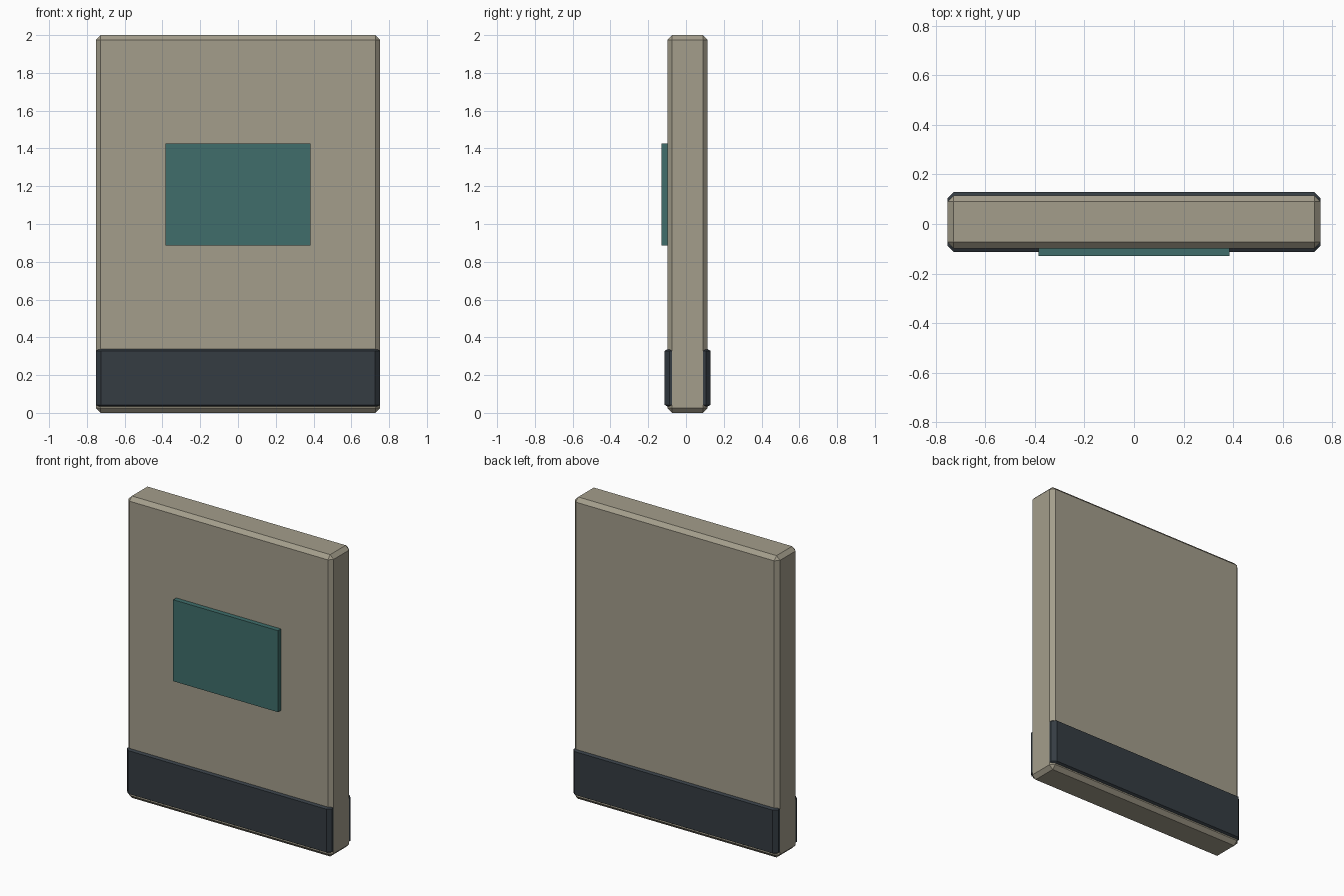
import bpy, bmesh
from mathutils import Vector

if "Cube" in bpy.data.objects:
    bpy.data.objects.remove(bpy.data.objects["Cube"])


def make_box(name, lo, hi, color, bevel=0.0, squash=1.0):
    """Chamfered box between two corners; squash flattens the chamfer along z."""
    lo, hi = Vector(lo), Vector(hi)
    size, centre = hi - lo, (lo + hi) / 2
    size.z /= squash
    bm = bmesh.new()
    bmesh.ops.create_cube(bm, size=1.0)
    bmesh.ops.scale(bm, vec=size, verts=bm.verts)
    if bevel:
        bmesh.ops.bevel(bm, geom=bm.edges[:], offset=bevel, segments=1,
                        affect='EDGES', profile=0.5)
    bmesh.ops.scale(bm, vec=(1, 1, squash), verts=bm.verts)
    mesh = bpy.data.meshes.new(name)
    bm.to_mesh(mesh)
    bm.free()
    mat = bpy.data.materials.new(name + "_color")
    mat.diffuse_color = (*color, 1.0)
    mat.use_nodes = True
    mat.node_tree.nodes["Principled BSDF"].inputs["Base Color"].default_value = mat.diffuse_color
    mesh.materials.append(mat)
    obj = bpy.data.objects.new(name, mesh)
    obj.location = centre
    bpy.context.collection.objects.link(obj)
    return obj


# Upright slab with chamfered edges
make_box("slab", (-0.752, -0.098, 0), (0.752, 0.115, 2.0),
         (0.37, 0.34, 0.26), bevel=0.025)

# Dark band wrapped round the foot, a hair inside the slab's ends
make_box("base_band", (-0.7515, -0.113, 0.028), (0.7515, 0.130, 0.343),
         (0.035, 0.045, 0.055), bevel=0.025, squash=0.58)

# Raised sign plate on the front
make_box("sign_plate", (-0.384, -0.130, 0.886), (0.384, -0.09, 1.426),
         (0.05, 0.155, 0.145))
